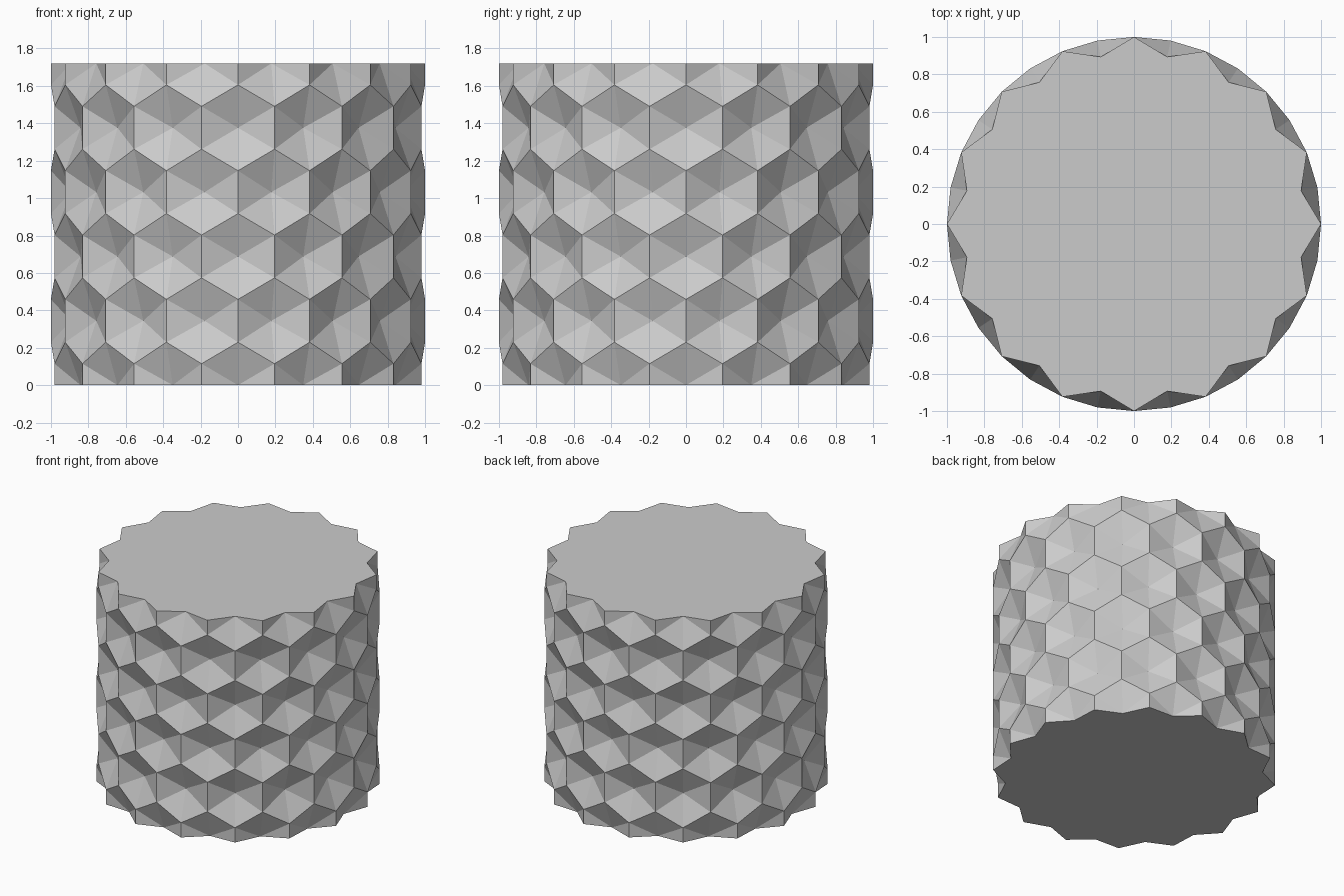
import bpy, bmesh
from math import sin, cos, radians

if "Cube" in bpy.data.objects:
    bpy.data.objects.remove(bpy.data.objects["Cube"])

SIDES = 16             # hexagons around
ROWS = 5               # row pitches from bottom to top
HEIGHT = 1.72
PITCH = HEIGHT / ROWS
S = PITCH / 1.5        # hexagon side length
R_OUT, R_IN = 1.0, 0.911   # ridge radius, dimple centre radius

bm = bmesh.new()
cache = {}


def vert(col2, z, r):
    """Shared vertex; col2 counts half-hexagon steps around the drum."""
    key = (col2 % (2 * SIDES), round(z, 4))
    if key not in cache:
        a = radians(180 / SIDES * col2)
        cache[key] = bm.verts.new((r * cos(a), r * sin(a), z))
    return cache[key]


# Hexagon outline: (half-step, height offset)
HEX = [(1, -S / 2), (1, S / 2), (0, S), (-1, S / 2), (-1, -S / 2), (0, -S)]
UPPER = [(1, 0), (1, S / 2), (0, S), (-1, S / 2), (-1, 0)]
LOWER = [(d, -z) for d, z in reversed(UPPER)]

# Dimpled hexagonal cells, staggered by row; half cells at both ends
for row in range(ROWS + 1):
    z0 = row * PITCH
    if row == 0:
        pts = UPPER
    elif row == ROWS:
        pts = LOWER
    else:
        pts = HEX + HEX[:1]
    for i in range(SIDES):
        c = 2 * i + row % 2
        centre = vert(c, z0, R_IN)
        ring = [vert(c + d, z0 + dz, R_OUT) for d, dz in pts]
        for a, b in zip(ring, ring[1:]):
            bm.faces.new((centre, a, b))

# Flat star-shaped end caps
for z in (0, HEIGHT):
    bm.faces.new([vert(c, z, R_OUT) for c in range(2 * SIDES)])

bmesh.ops.recalc_face_normals(bm, faces=bm.faces)
mesh = bpy.data.meshes.new("dimpled_drum")
bm.to_mesh(mesh)
bm.free()
bpy.context.collection.objects.link(bpy.data.objects.new("dimpled_drum", mesh))
